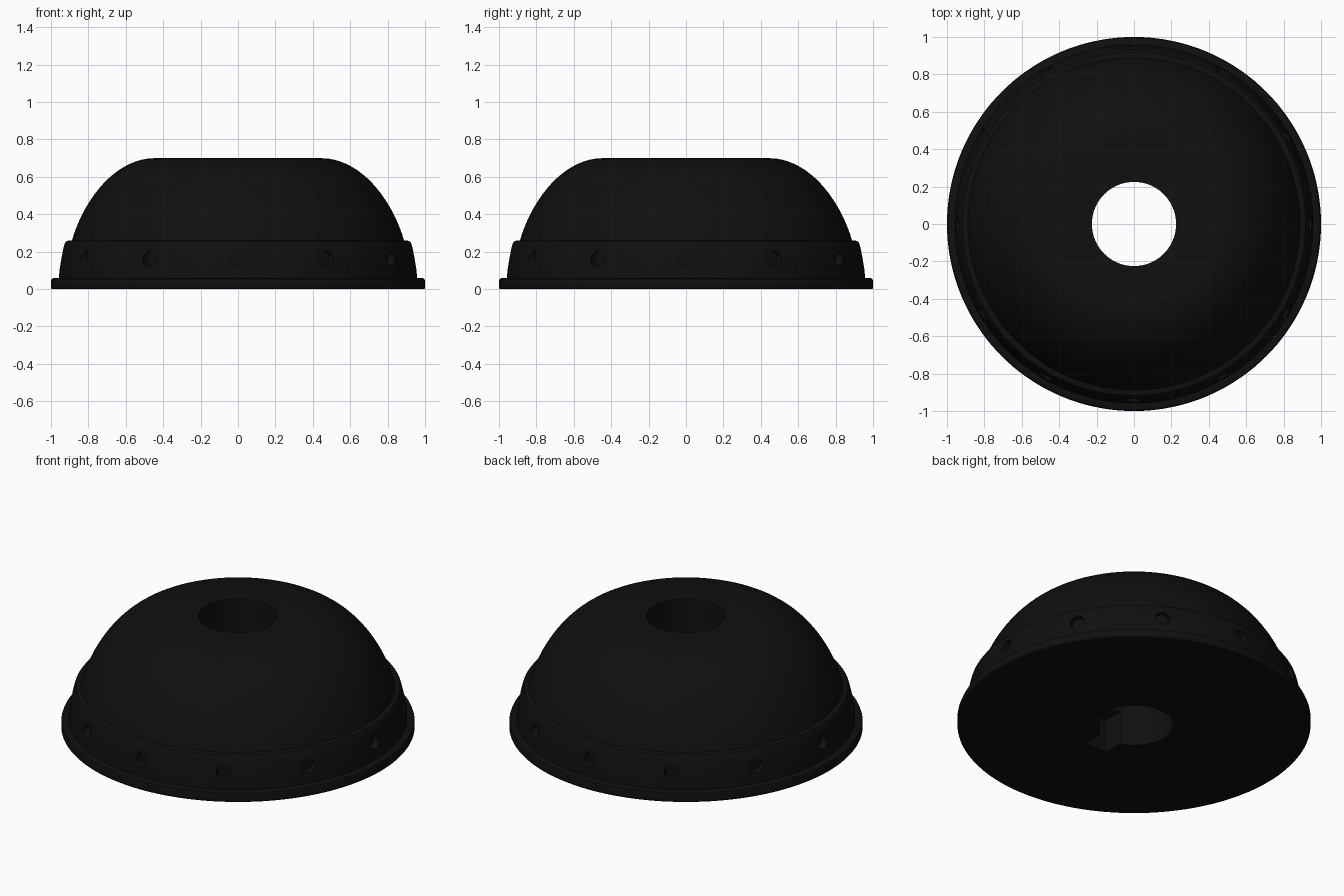
import bpy, bmesh, math
from mathutils import Matrix, Vector

if "Cube" in bpy.data.objects:
    bpy.data.objects.remove(bpy.data.objects["Cube"])

SEGMENTS = 144

black = bpy.data.materials.new("black plastic")
black.diffuse_color = (0.005, 0.005, 0.005, 1)
black.use_nodes = True
black.node_tree.nodes["Principled BSDF"].inputs["Base Color"].default_value = black.diffuse_color


def make_object(name, bm):
    bmesh.ops.recalc_face_normals(bm, faces=bm.faces)
    mesh = bpy.data.meshes.new(name)
    bm.to_mesh(mesh)
    bm.free()
    mesh.materials.append(black)
    obj = bpy.data.objects.new(name, mesh)
    bpy.context.collection.objects.link(obj)
    return obj


def bezier(p0, p1, p2, p3, steps):
    pts = []
    for i in range(1, steps + 1):
        t = i / steps
        s = 1 - t
        pts.append(tuple(s**3 * a + 3 * s * s * t * b + 3 * s * t * t * c + t**3 * d
                         for a, b, c, d in zip(p0, p1, p2, p3)))
    return pts


# Knob profile (radius, height): bore, base flange, skirt band, dome
profile = [(0.225, 0), (0.995, 0), (1.0, 0.006), (1.0, 0.045), (0.996, 0.055), (0.985, 0.06),
           (0.958, 0.06), (0.953, 0.11), (0.945, 0.165), (0.933, 0.22), (0.926, 0.245),
           (0.918, 0.256), (0.905, 0.26), (0.888, 0.26)]
profile += bezier((0.888, 0.26), (0.82, 0.49), (0.65, 0.70), (0.444, 0.70), 18)
profile += [(0.225, 0.70)]

bm = bmesh.new()
rings = []
for i in range(SEGMENTS):
    a = math.tau * i / SEGMENTS
    rings.append([bm.verts.new((r * math.cos(a), r * math.sin(a), z)) for r, z in profile])
n = len(profile)
for i in range(SEGMENTS):
    a, b = rings[i], rings[(i + 1) % SEGMENTS]
    for j in range(n):
        k = (j + 1) % n
        bm.faces.new((a[j], b[j], b[k], a[k]))
knob = make_object("knob_body", bm)

# Cutter for the twelve round dimples around the skirt
bm = bmesh.new()
for i in range(12):
    turn = Matrix.Rotation(math.radians(30 * i), 4, 'Z')
    place = turn @ Matrix.Translation((0.985, 0, 0.163)) @ Matrix.Rotation(math.pi / 2, 4, 'Y')
    bmesh.ops.create_cone(bm, cap_ends=True, segments=24, radius1=0.042, radius2=0.042,
                          depth=0.16, matrix=place)
dimple_cutter = make_object("dimple_cutter", bm)

# Cutter for the keyway beside the bore, open at the underside
bm = bmesh.new()
bmesh.ops.create_cube(bm, size=1, matrix=Matrix.Translation((0, -0.2175, 0.08))
                      @ Matrix.Diagonal(Vector((0.15, 0.235, 0.26, 1))))
keyway_cutter = make_object("keyway_cutter", bm)

# Cut the knob and drop the cutters
bpy.context.view_layer.objects.active = knob
knob.select_set(True)
for cutter in (dimple_cutter, keyway_cutter):
    cutter.hide_render = True
    mod = knob.modifiers.new(cutter.name, 'BOOLEAN')
    mod.operation = 'DIFFERENCE'
    mod.solver = 'EXACT'
    mod.object = cutter
    bpy.ops.object.modifier_apply(modifier=mod.name)
    bpy.data.objects.remove(cutter)

bpy.ops.object.shade_smooth_by_angle(angle=math.radians(30))
